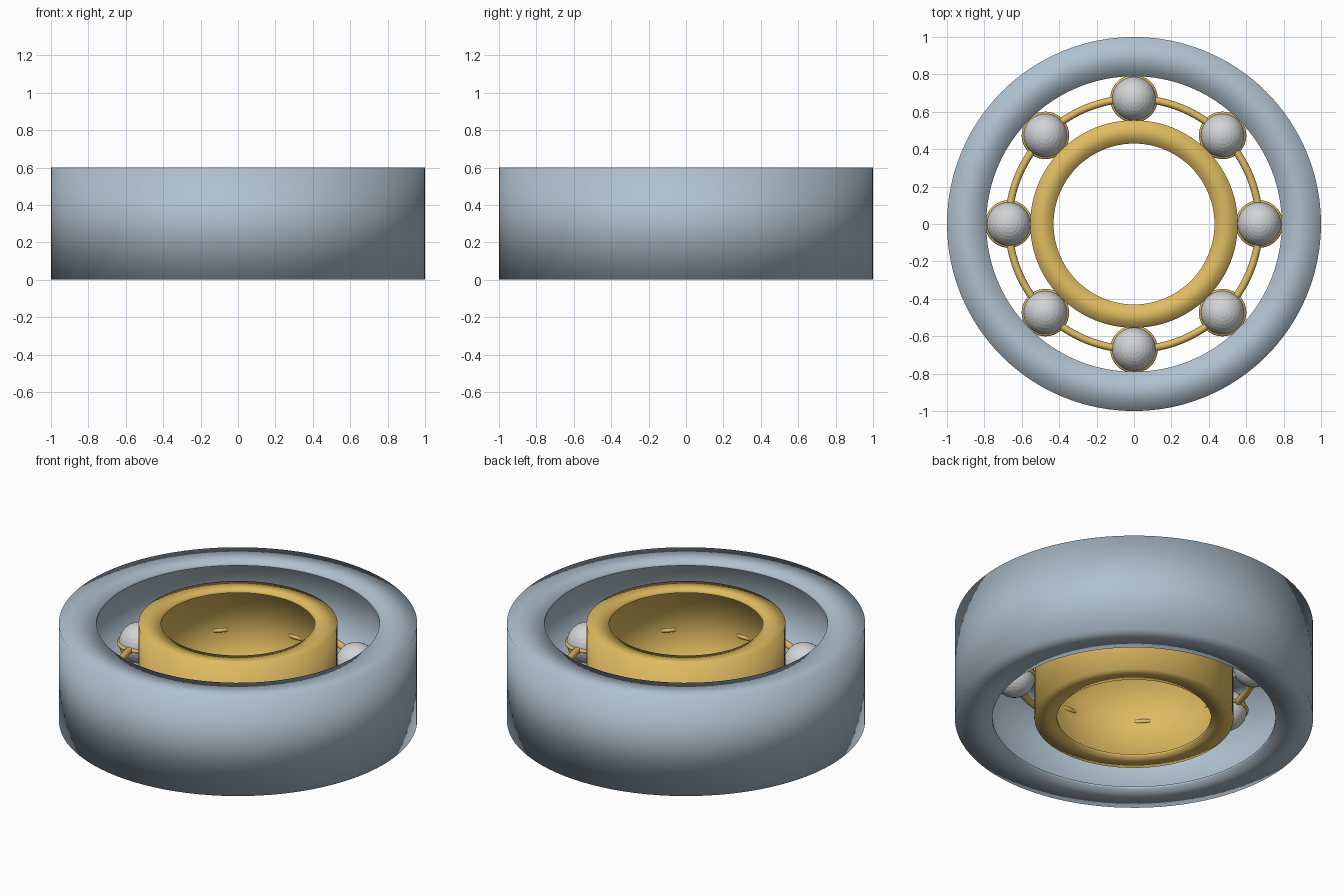
import bpy, bmesh, math
from mathutils import Matrix, Vector

if "Cube" in bpy.data.objects:
    bpy.data.objects.remove(bpy.data.objects["Cube"])

MID = 0.3        # height of the ball row
PITCH = 0.67     # radius of the ball row


def material(name, rgb):
    m = bpy.data.materials.new(name)
    m.diffuse_color = (*rgb, 1)
    m.use_nodes = True
    m.node_tree.nodes["Principled BSDF"].inputs["Base Color"].default_value = m.diffuse_color
    return m


steel = material("blue_grey_steel", (0.43, 0.53, 0.62))
brass = material("brass", (0.74, 0.50, 0.12))
chrome = material("light_grey", (0.64, 0.65, 0.66))


def lathe(name, profile, mat, steps=96, closed=False, smooth=True, place=(0, 0, 0)):
    """Spin a radius/height profile around z."""
    bm = bmesh.new()
    loops = []
    for i in range(steps):
        a = 2 * math.pi * i / steps
        loops.append([bm.verts.new((r * math.cos(a), r * math.sin(a), z)) for r, z in profile])
    n = len(profile)
    for i in range(steps):
        p, q = loops[i], loops[(i + 1) % steps]
        for j in range(n if closed else n - 1):
            k = (j + 1) % n
            bm.faces.new((p[j], q[j], q[k], p[k])).smooth = smooth
    return finish(name, bm, mat, place)


def finish(name, bm, mat, place=(0, 0, 0)):
    me = bpy.data.meshes.new(name)
    bm.to_mesh(me)
    bm.free()
    me.materials.append(mat)
    ob = bpy.data.objects.new(name, me)
    ob.location = place
    bpy.context.collection.objects.link(ob)
    return ob


def race(name, outer, inner, mat):
    """Straight outer wall with flat flanges and small turned-in lips."""
    h, lip = 0.6, 0.015
    lathe(name, [(inner, lip), (inner, 0), (outer, 0),
                 (outer, h), (inner, h), (inner, h - lip)], mat)


def hoop(name, radius, tube, mat, steps, place):
    """Round wire ring."""
    prof = [(radius + tube * math.cos(t), tube * math.sin(t))
            for t in (2 * math.pi * i / 12 for i in range(12))]
    lathe(name, prof, mat, steps, closed=True, place=place)


# Outer and inner rings
race("outer_ring", 1.0, 0.79, steel)
race("inner_ring", 0.555, 0.43, brass)

# Cage wire running through the ball row
hoop("cage_ring", PITCH, 0.02, brass, 96, (0, 0, MID))

# Balls, each held by a small collar
for i in range(8):
    a = i * math.pi / 4
    spot = (PITCH * math.cos(a), PITCH * math.sin(a), MID)
    bm = bmesh.new()
    bmesh.ops.create_uvsphere(bm, u_segments=32, v_segments=16, radius=0.117)
    finish(f"ball_{i + 1}", bm, chrome, spot)
    hoop(f"ball_collar_{i + 1}", 0.115, 0.012, brass, 40, spot)
